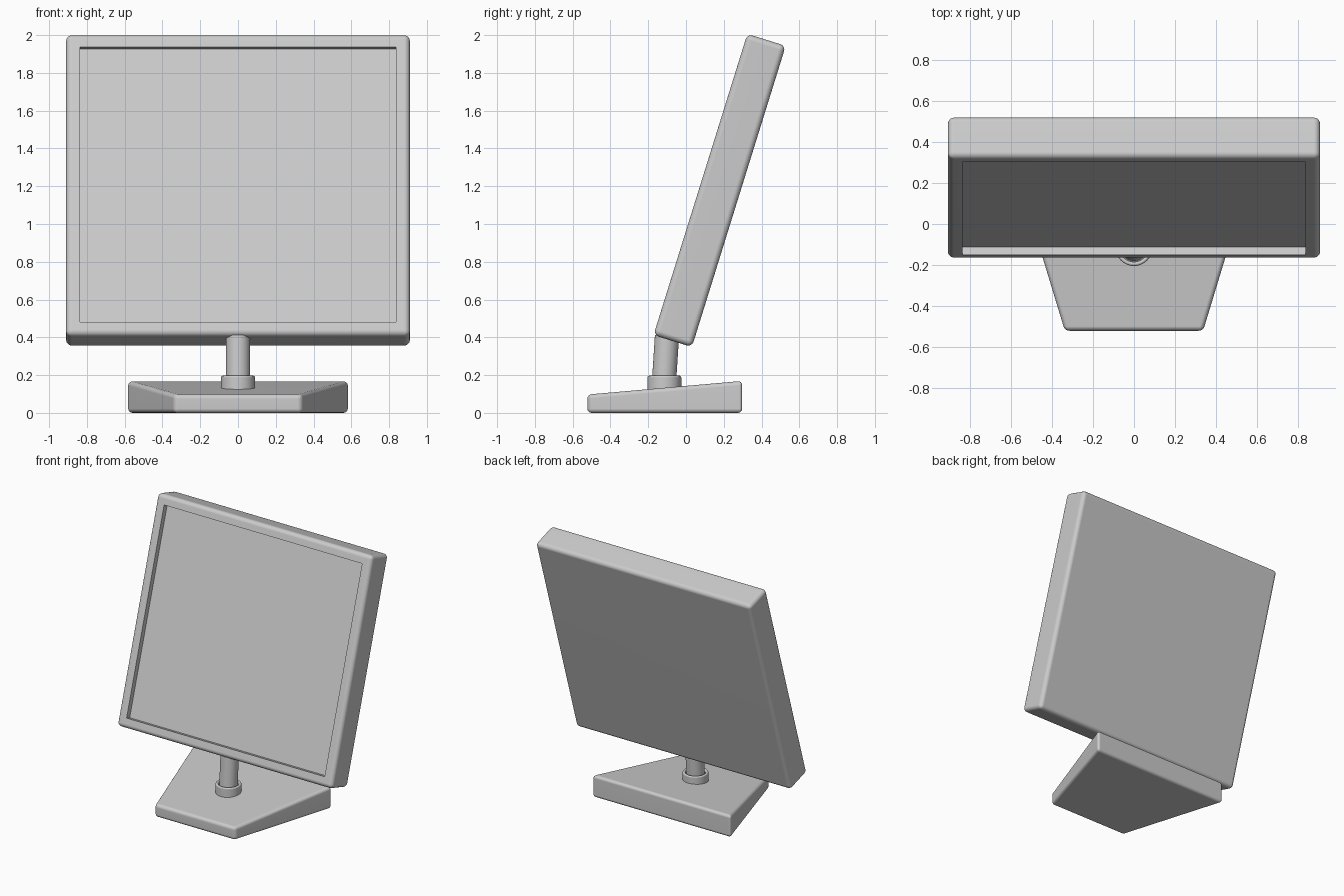
import bpy, bmesh
from math import radians, cos, sin, pi
from mathutils import Vector

if "Cube" in bpy.data.objects:
    bpy.data.objects.remove(bpy.data.objects["Cube"])


def finish(name, bm, location=(0, 0, 0), tilt=0):
    bmesh.ops.recalc_face_normals(bm, faces=bm.faces)
    mesh = bpy.data.meshes.new(name)
    bm.to_mesh(mesh)
    bm.free()
    ob = bpy.data.objects.new(name, mesh)
    bpy.context.collection.objects.link(ob)
    ob.location = location
    ob.rotation_euler.x = radians(tilt)
    bpy.ops.object.select_all(action='DESELECT')
    ob.select_set(True)
    bpy.context.view_layer.objects.active = ob
    bpy.ops.object.shade_smooth_by_angle(angle=radians(35))
    mod = ob.modifiers.new("clean_shading", 'WEIGHTED_NORMAL')
    mod.keep_sharp = True
    return ob


def round_edges(bm, radius):
    bmesh.ops.bevel(bm, geom=bm.edges[:], offset=radius, segments=4,
                    profile=0.5, affect='EDGES')


def lathe(name, profile, location, tilt=0, sides=48):
    # revolve a (radius, height) profile around z
    bm = bmesh.new()
    verts = [bm.verts.new((r, 0, z)) for r, z in profile]
    edges = [bm.edges.new(pair) for pair in zip(verts, verts[1:])]
    bmesh.ops.spin(bm, geom=verts + edges, cent=(0, 0, 0), axis=(0, 0, 1),
                   angle=2 * pi, steps=sides)
    bmesh.ops.remove_doubles(bm, verts=bm.verts, dist=1e-5)
    return finish(name, bm, location, tilt)


# Screen housing: rounded slab with the display sunk into its front
WIDTH, DEPTH, HEIGHT = 1.82, 0.213, 1.67
RADIUS, BORDER, SINK = 0.03, 0.09, 0.04
bm = bmesh.new()
bmesh.ops.create_cube(bm, size=1)
bmesh.ops.scale(bm, vec=(WIDTH, DEPTH, HEIGHT), verts=bm.verts)
round_edges(bm, RADIUS)
display = min(bm.faces, key=lambda f: f.calc_center_median().y - f.calc_area())
if display.calc_center_median().y > 0:
    display = min(bm.faces, key=lambda f: f.calc_center_median().y)
bmesh.ops.inset_region(bm, faces=[display], thickness=BORDER - RADIUS)
display = bmesh.ops.extrude_discrete_faces(bm, faces=[display])["faces"][0]
bmesh.ops.translate(bm, vec=(0, SINK, 0), verts=display.verts)
finish("screen", bm, (0, 0.178, 1.1775), -17.3)

# Base: trapezoid wedge, wider and taller at the back
bm = bmesh.new()
rings = []
for y, half, top in ((-0.522, 0.338, 0.097), (0.297, 0.587, 0.169)):
    rings.append([bm.verts.new(p) for p in
                  ((-half, y, 0), (half, y, 0), (half, y, top), (-half, y, top))])
front, back = rings
bm.faces.new(front)
bm.faces.new(back)
for i in range(4):
    j = (i + 1) % 4
    bm.faces.new((front[i], front[j], back[j], back[i]))
bmesh.ops.recalc_face_normals(bm, faces=bm.faces)
round_edges(bm, 0.022)
finish("base", bm)

# Collar: shallow cup with a rounded rim where the neck enters the base
rim = [(0.080 + 0.010 * cos(a), 0.187 + 0.010 * sin(a))
       for a in (i * pi / 8 for i in range(9))]
lathe("collar", [(0, 0.09), (0.09, 0.09)] + rim + [(0.070, 0.165), (0, 0.165)],
      (0, -0.115, 0))

# Neck: plain post leaning slightly back into the screen
lathe("neck", [(0, 0), (0.064, 0), (0.064, 0.27), (0, 0.27)],
      (0, -0.118, 0.14), -3.7)
